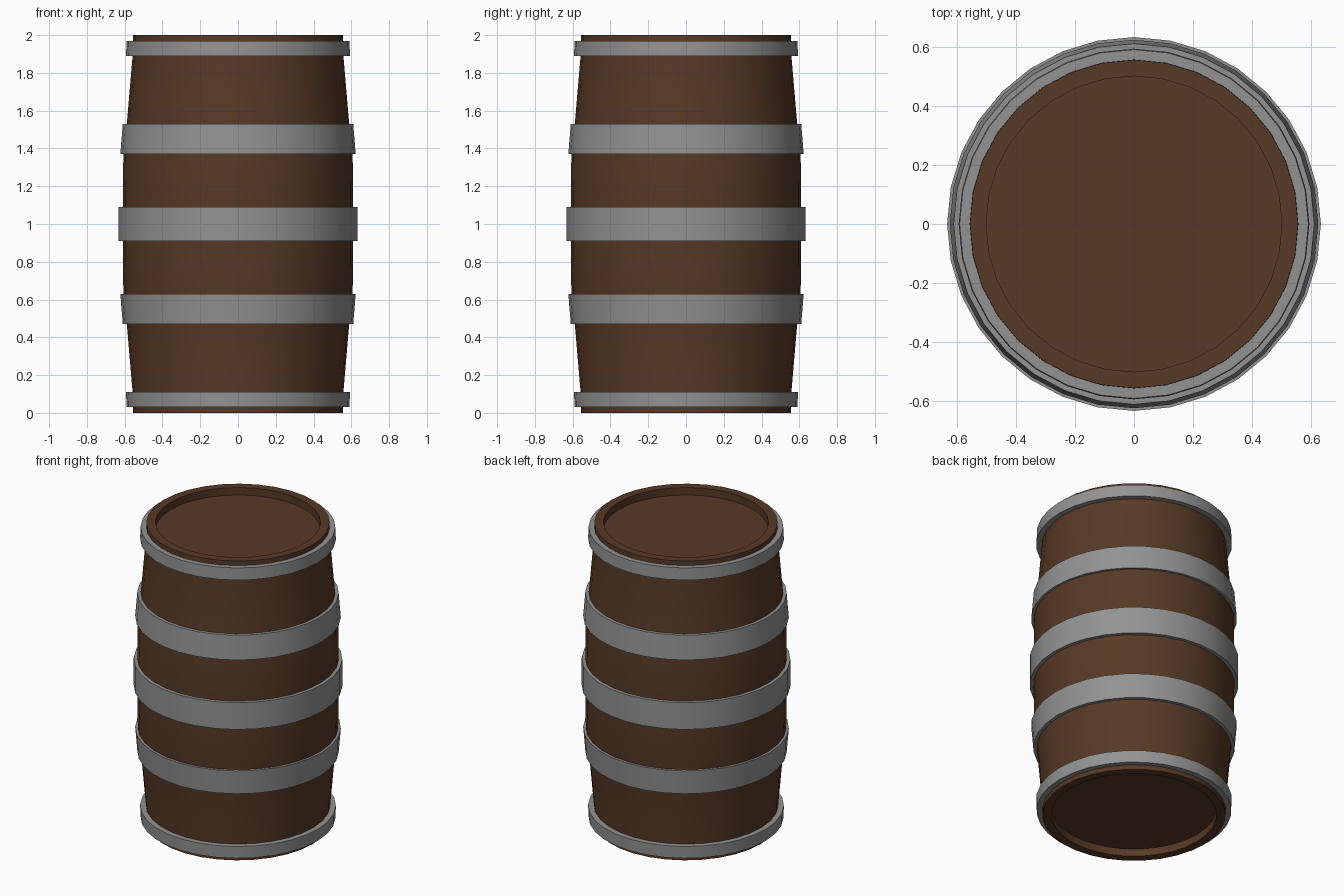
import bpy, bmesh, math
from mathutils import Vector

SIDES = 32
cube = bpy.data.objects.get("Cube")
if cube:
    bpy.data.objects.remove(cube, do_unlink=True)


def material(name, color, rough):
    m = bpy.data.materials.new(name)
    m.use_nodes = True
    m.diffuse_color = (*color, 1)
    bsdf = m.node_tree.nodes["Principled BSDF"]
    bsdf.inputs["Base Color"].default_value = (*color, 1)
    bsdf.inputs["Roughness"].default_value = rough
    return m


wood = material("brown_wood", (0.095, 0.041, 0.019), 0.8)
metal = material("grey_metal", (0.29, 0.29, 0.29), 0.5)


def lathe(name, profile, mat, closed=False):
    """Spin a (radius, height) profile around z; end points on the axis merge."""
    bm = bmesh.new()
    verts = [bm.verts.new((r, 0, z)) for r, z in profile]
    edges = [bm.edges.new(pair) for pair in zip(verts, verts[1:])]
    if closed:
        edges.append(bm.edges.new((verts[-1], verts[0])))
    bmesh.ops.spin(bm, geom=verts + edges, cent=Vector(), axis=(0, 0, 1),
                   angle=math.tau, steps=SIDES, use_merge=False)
    bmesh.ops.remove_doubles(bm, verts=bm.verts, dist=0.0005)
    bmesh.ops.recalc_face_normals(bm, faces=bm.faces)
    mesh = bpy.data.meshes.new(name)
    bm.to_mesh(mesh)
    bm.free()
    mesh.materials.append(mat)
    ob = bpy.data.objects.new(name, mesh)
    bpy.context.collection.objects.link(ob)
    bpy.ops.object.select_all(action='DESELECT')
    ob.select_set(True)
    bpy.context.view_layer.objects.active = ob
    bpy.ops.object.shade_smooth_by_angle(angle=math.radians(30))
    return ob


# Bulging wooden body with a recessed lid at each end
upper = [(0.61, 1.1), (0.607, 1.37), (0.587, 1.55), (0.558, 1.89),
         (0.555, 2.0), (0.5, 2.0), (0.5, 1.95), (0, 1.95)]
lower = [(r, 2 - z) for r, z in reversed(upper)]
lathe("barrel_body", lower + upper, wood)


# Metal hoops, mirrored about the middle
def hoop(name, z0, r0, z1, r1, inner):
    lathe(name, [(inner, z0), (r0, z0), (r1, z1), (inner, z1)], metal, True)


hoop("middle_hoop", 0.91, 0.632, 1.09, 0.632, 0.6)
for name, z0, r0, z1, r1, inner in [("quarter_hoop", 1.37, 0.623, 1.53, 0.61, 0.58),
                                    ("end_hoop", 1.89, 0.593, 1.97, 0.59, 0.55)]:
    hoop("upper_" + name, z0, r0, z1, r1, inner)
    hoop("lower_" + name, 2 - z1, r1, 2 - z0, r0, inner)
